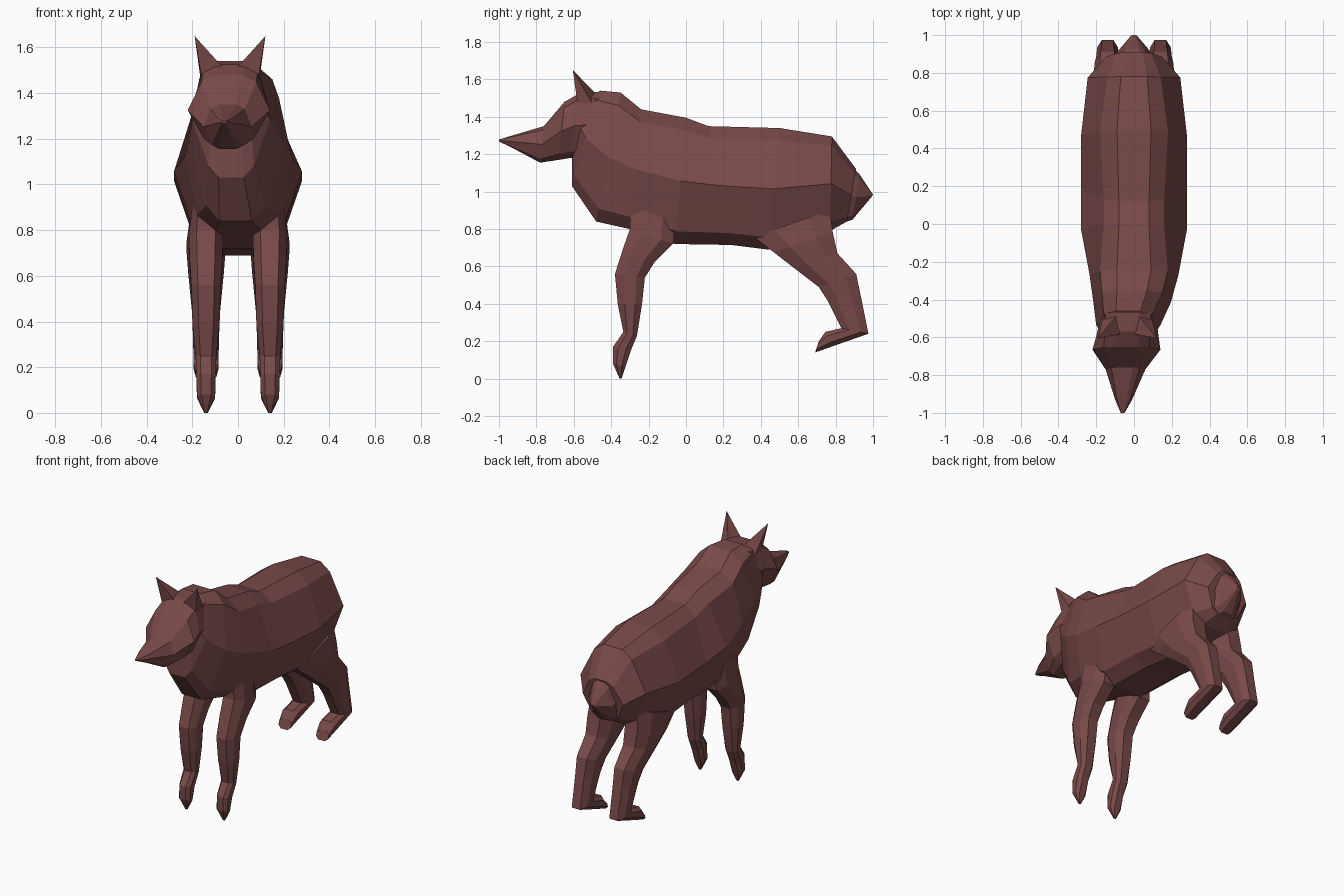
import bpy, bmesh

fur = bpy.data.materials.new("reddish brown fur")
fur.diffuse_color = (0.19, 0.068, 0.066, 1)

# cross-section shapes: (fraction from first to second edge point, width index, width factor)
BODY = [(0, 0, 0.5), (0.1, 0, 1), (0.5, 1, 1), (0.9, 2, 1), (1, 2, 0.55)]
LEG = [(0, 0, 0.55), (0.28, 0, 1), (0.72, 0, 1), (1, 0, 0.55)]


def finish(name, bm):
    bmesh.ops.recalc_face_normals(bm, faces=bm.faces)
    me = bpy.data.meshes.new(name)
    bm.to_mesh(me)
    bm.free()
    me.materials.append(fur)
    ob = bpy.data.objects.new(name, me)
    bpy.context.collection.objects.link(ob)
    return ob


def loft(name, rings, shape, side=1):
    """Each ring: y,z of first edge, y,z of second edge, centre x, half widths."""
    bm = bmesh.new()
    loops = []
    for ya, za, yb, zb, cx, *w in rings:
        pts = [(ya + (yb - ya) * t, za + (zb - za) * t, w[i] * f) for t, i, f in shape]
        loop = [bm.verts.new(((cx + x) * side, y, z)) for y, z, x in pts]
        loop += [bm.verts.new(((cx - x) * side, y, z)) for y, z, x in reversed(pts)]
        loops.append(loop)
    n = len(loops[0])
    for a, b in zip(loops, loops[1:]):
        for k in range(n):
            m = (k + 1) % n
            bm.faces.new((a[k], a[m], b[m], b[k]))
    bm.faces.new(loops[0])
    bm.faces.new(loops[-1])
    return finish(name, bm)


# trunk, shoulders and neck, from rump forward
loft("body", [
    (0.91, 1.12, 0.86, 0.84, 0, 0.09, 0.15, 0.10),
    (0.78, 1.295, 0.77, 0.79, 0, 0.14, 0.245, 0.17),
    (0.50, 1.34, 0.44, 0.69, 0, 0.18, 0.28, 0.19),
    (0.12, 1.35, 0.24, 0.715, 0, 0.16, 0.28, 0.19),
    (0.00, 1.395, -0.06, 0.72, 0, 0.16, 0.28, 0.19),
    (-0.24, 1.44, -0.30, 0.80, 0, 0.18, 0.235, 0.18),
    (-0.35, 1.53, -0.48, 0.84, -0.01, 0.16, 0.205, 0.13),
    (-0.46, 1.54, -0.61, 1.03, -0.03, 0.13, 0.17, 0.10),
    (-0.52, 1.50, -0.61, 1.19, -0.03, 0.11, 0.15, 0.09),
], BODY)

# stub of a tail
loft("tail", [
    (0.89, 1.13, 0.86, 0.84, 0, 0.07, 0.10, 0.09),
    (0.93, 1.09, 0.89, 0.85, 0, 0.05, 0.09, 0.06),
    (1.00, 0.985, 0.995, 0.975, 0, 0.01, 0.015, 0.01),
], BODY)

# head turned a little to one side, ending in a pointed muzzle
loft("head", [
    (-0.45, 1.535, -0.57, 1.18, -0.03, 0.12, 0.15, 0.10),
    (-0.57, 1.525, -0.62, 1.18, -0.035, 0.12, 0.165, 0.11),
    (-0.65, 1.48, -0.68, 1.17, -0.04, 0.12, 0.18, 0.11),
    (-0.76, 1.35, -0.78, 1.155, -0.045, 0.075, 0.105, 0.07),
    (-0.93, 1.30, -0.93, 1.235, -0.055, 0.035, 0.045, 0.03),
    (-1.00, 1.278, -1.00, 1.268, -0.06, 0.008, 0.01, 0.008),
], BODY)

for side, label in ((-1, "right"), (1, "left")):
    # three-sided ear
    bm = bmesh.new()
    pts = [(0.125, -0.58, 1.47), (0.02, -0.58, 1.50), (0.04, -0.46, 1.50), (0.13, -0.50, 1.47)]
    base = [bm.verts.new((-0.035 + side * x, y, z)) for x, y, z in pts]
    tip = bm.verts.new((-0.035 + side * 0.155, -0.605, 1.65))
    bm.faces.new(base)
    for k in range(4):
        bm.faces.new((base[k], base[(k + 1) % 4], tip))
    finish(label + "_ear", bm)

    # front leg with pointed paw
    loft(label + "_front_leg", [
        (-0.30, 0.92, -0.05, 0.88, 0.14, 0.06),
        (-0.30, 0.80, -0.07, 0.72, 0.14, 0.075),
        (-0.335, 0.70, -0.17, 0.62, 0.14, 0.072),
        (-0.38, 0.56, -0.22, 0.54, 0.14, 0.064),
        (-0.365, 0.40, -0.235, 0.40, 0.14, 0.06),
        (-0.335, 0.25, -0.262, 0.23, 0.14, 0.045),
        (-0.39, 0.17, -0.295, 0.15, 0.14, 0.042),
        (-0.39, 0.08, -0.325, 0.06, 0.14, 0.04),
        (-0.355, 0.00, -0.345, 0.00, 0.14, 0.008),
    ], LEG, side)

    # hind leg with thigh, hock and raised paw
    loft(label + "_hind_leg", [
        (0.36, 0.76, 0.77, 0.90, 0.13, 0.08),
        (0.47, 0.675, 0.785, 0.78, 0.14, 0.085),
        (0.58, 0.59, 0.81, 0.67, 0.14, 0.078),
        (0.71, 0.49, 0.91, 0.56, 0.14, 0.068),
        (0.755, 0.42, 0.935, 0.44, 0.14, 0.06),
        (0.83, 0.27, 0.975, 0.24, 0.14, 0.055),
        (0.745, 0.25, 0.78, 0.172, 0.14, 0.055),
        (0.71, 0.20, 0.69, 0.14, 0.14, 0.045),
    ], LEG, side)
